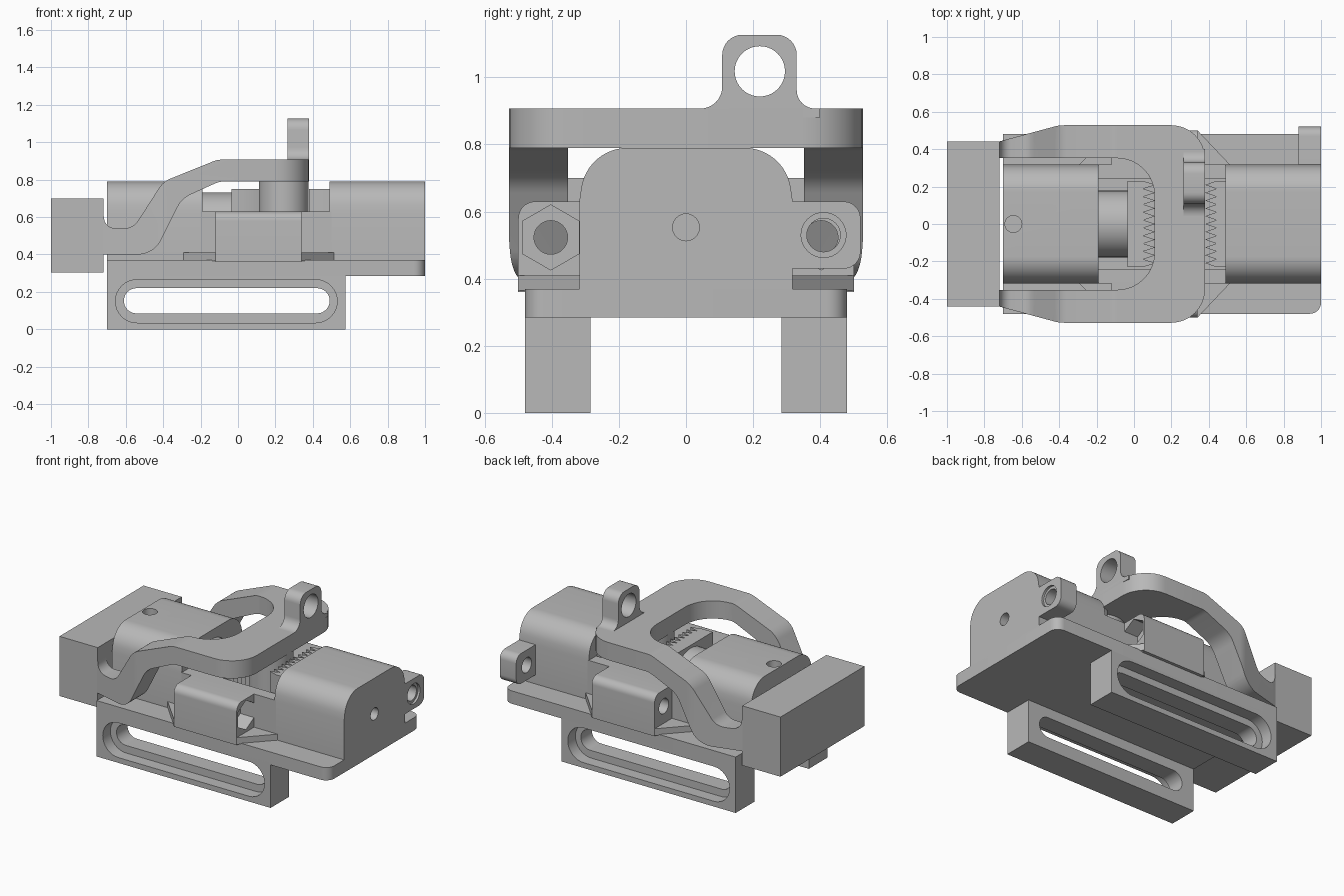
import bpy, bmesh, math
from mathutils import Vector

cube = bpy.data.objects.get("Cube")
if cube:
    bpy.data.objects.remove(cube, do_unlink=True)

grey = bpy.data.materials.new("machined_grey")
grey.use_nodes = True
GREY = (0.48, 0.48, 0.48, 1)
grey.diffuse_color = GREY
grey.node_tree.nodes["Principled BSDF"].inputs["Base Color"].default_value = GREY

PLACE = {"x": lambda u, v, w: (w, u, v),
         "y": lambda u, v, w: (u, w, v),
         "z": lambda u, v, w: (u, v, w)}


def fillet(points, steps=8):
    """Outline whose corners (u, v, radius) are rounded."""
    out = []
    for i, (u, v, *r) in enumerate(points):
        p = Vector((u, v))
        if not r:
            out.append(p)
            continue
        a = Vector(points[i - 1][:2]) - p
        b = Vector(points[(i + 1) % len(points)][:2]) - p
        half = a.angle(b) / 2
        a.normalize()
        b.normalize()
        reach = r[0] / math.tan(half)
        centre = p + (a + b).normalized() * r[0] / math.sin(half)
        s, e = p + a * reach - centre, p + b * reach - centre
        total = s.angle(e)
        for k in range(steps + 1):
            t = k / steps
            out.append(centre + (s * math.sin((1 - t) * total)
                                 + e * math.sin(t * total)) / math.sin(total))
    return out


def rect(u0, u1, v0, v1, r=None):
    corners = [(u0, v0), (u1, v0), (u1, v1), (u0, v1)]
    return fillet([c + (r,) for c in corners]) if r else corners


def circle(u, v, r, n=32, turn=0.0):
    return [(u + r * math.cos(turn + math.tau * i / n),
             v + r * math.sin(turn + math.tau * i / n)) for i in range(n)]


def prism(name, outline, axis, start, end):
    bm = bmesh.new()
    face = bm.faces.new([bm.verts.new(PLACE[axis](p[0], p[1], start)) for p in outline])
    top = bmesh.ops.extrude_face_region(bm, geom=[face])["geom"]
    move = PLACE[axis](0, 0, end - start)
    bmesh.ops.translate(bm, vec=move, verts=[g for g in top if isinstance(g, bmesh.types.BMVert)])
    bmesh.ops.recalc_face_normals(bm, faces=bm.faces)
    mesh = bpy.data.meshes.new(name)
    bm.to_mesh(mesh)
    bm.free()
    mesh.materials.append(grey)
    obj = bpy.data.objects.new(name, mesh)
    bpy.context.collection.objects.link(obj)
    return obj


def combine(obj, *others, how="DIFFERENCE"):
    """Apply booleans and discard the helper objects."""
    for other in others:
        mod = obj.modifiers.new("cut", "BOOLEAN")
        mod.operation, mod.object, mod.solver = how, other, "EXACT"
        graph = bpy.context.evaluated_depsgraph_get()
        mesh = bpy.data.meshes.new_from_object(obj.evaluated_get(graph))
        obj.modifiers.clear()
        obj.data = mesh
        bpy.data.objects.remove(other, do_unlink=True)
    return obj


# Base plate with rounded right corners
prism("base_plate", fillet([(-0.7, -0.48), (1, -0.48, 0.06), (1, 0.48, 0.06), (-0.7, 0.48)]),
      "z", 0.285, 0.37)

for side, label in ((-1, "front"), (1, "back")):
    # Slotted rail with a stepped slot, recessed on the outside
    rail = prism(label + "_rail", rect(-0.7, 0.575, 0, 0.3), "y", side * 0.285, side * 0.48)
    combine(rail,
            prism("slot", rect(-0.61, 0.49, 0.085, 0.22, 0.067), "y", side * 0.2, side * 0.6),
            prism("recess", rect(-0.655, 0.53, 0.035, 0.265, 0.114), "y", side * 0.4, side * 0.6))

    # Side lug with bolt hole and hexagonal nut pocket
    lug = prism(label + "_side_lug",
                fillet([(side * 0.3, 0.36), (side * 0.5, 0.36),
                        (side * 0.5, 0.63, 0.05), (side * 0.3, 0.63)]), "x", -0.12, 0.34)
    combine(lug,
            prism("bolt_hole", circle(side * 0.403, 0.523, 0.05), "x", -0.3, 0.5),
            prism("nut_pocket", circle(side * 0.403, 0.523, 0.097, 6, math.pi / 2), "x", 0.24, 0.5))

    # Flat triangular gussets beside the lug
    for x0, x1 in ((-0.12, -0.3), (0.34, 0.52)):
        prism(label + "_gusset", [(x0, side * 0.31), (x0, side * 0.5), (x1, side * 0.31)],
              "z", 0.365, 0.41)

    # Thin channel wall joining the two housings
    prism(label + "_channel_wall", rect(*sorted((side * 0.24, side * 0.318)), 0.36, 0.63),
          "x", -0.2, 0.5)

# Housings with rounded shoulders
shoulder = fillet([(-0.318, 0.36), (0.318, 0.36), (0.318, 0.63), (0.295, 0.79, 0.14),
                   (-0.295, 0.79, 0.14), (-0.318, 0.63)], 12)
left = prism("left_housing", shoulder, "x", -0.7, -0.19)
combine(left, prism("oil_hole", circle(-0.645, 0, 0.045), "z", 0.6, 1))
right = prism("right_housing", shoulder, "x", 0.49, 1)
combine(right, prism("end_hole", circle(0, 0.553, 0.04), "x", 0.85, 1.1))

# Corner lug on the right housing
corner = prism("corner_lug", fillet([(0.3, 0.43), (0.52, 0.43, 0.05),
                                     (0.52, 0.63, 0.05), (0.3, 0.63)]), "x", 0.88, 1)
combine(corner, prism("bolt_hole", circle(0.41, 0.53, 0.05), "x", 0.8, 1.1),
        prism("counterbore", circle(0.41, 0.53, 0.067), "x", 0.985, 1.1))

# Piston and toothed jaws
prism("piston", circle(0, 0.553, 0.178, 48), "x", -0.25, -0.03)
TEETH = 11


def jaw(name, back, root, tip):
    zigzag = [(tip if i % 2 else root, -0.23 + 0.46 * i / (2 * TEETH))
              for i in range(2 * TEETH + 1)]
    prism(name, [(back, -0.23)] + zigzag + [(back, 0.23)], "z", 0.36, 0.75)


jaw("moving_jaw", -0.035, 0.05, 0.115)
jaw("fixed_jaw", 0.5, 0.44, 0.38)

# Round post below the handle bridge
prism("centre_post", circle(0.245, 0, 0.133, 40), "z", 0.36, 0.8)

# End block
prism("end_block", rect(-0.44, 0.44, 0.305, 0.7), "x", -1, -0.72)

# Arched handle: side profile intersected with a U-shaped plan
side_profile = fillet([(-0.74, 0.4), (-0.45, 0.4, 0.14), (-0.3, 0.7, 0.14), (-0.1, 0.79, 0.12),
                       (0.39, 0.79), (0.39, 0.907), (-0.11, 0.907, 0.12), (-0.4, 0.79, 0.14),
                       (-0.56, 0.54, 0.09), (-0.71, 0.54, 0.06), (-0.72, 0.62), (-0.74, 0.62)])
plan = fillet([(-0.74, 0.435), (-0.7, 0.447), (-0.4, 0.528, 0.2), (0.38, 0.528, 0.18),
               (0.38, -0.528, 0.18), (-0.4, -0.528, 0.2), (-0.7, -0.447), (-0.74, -0.435),
               (-0.74, -0.352), (0.11, -0.352, 0.2), (0.11, 0.352, 0.2), (-0.74, 0.352)])
handle = prism("arched_handle", side_profile, "y", -0.6, 0.6)
combine(handle, prism("handle_plan", plan, "z", 0.3, 1), how="INTERSECT")

# Eyelet standing on the handle bridge
eye = prism("eyelet", fillet([(0.03, 0.88), (0.03, 0.907), (0.108, 0.907, 0.065),
                              (0.108, 1.127, 0.06), (0.33, 1.127, 0.06),
                              (0.33, 0.907, 0.055), (0.4, 0.907), (0.4, 0.88)]),
            "x", 0.265, 0.38)
combine(eye, prism("eye_hole", circle(0.22, 1.018, 0.075, 40), "x", 0.2, 0.45))

# Smooth the rounded faces, keep hard edges crisp
bpy.ops.object.select_all(action="DESELECT")
for obj in bpy.context.scene.objects:
    if obj.type == "MESH" and grey.name in obj.data.materials:
        obj.select_set(True)
        bpy.context.view_layer.objects.active = obj
bpy.ops.object.shade_smooth_by_angle(angle=math.radians(30))
